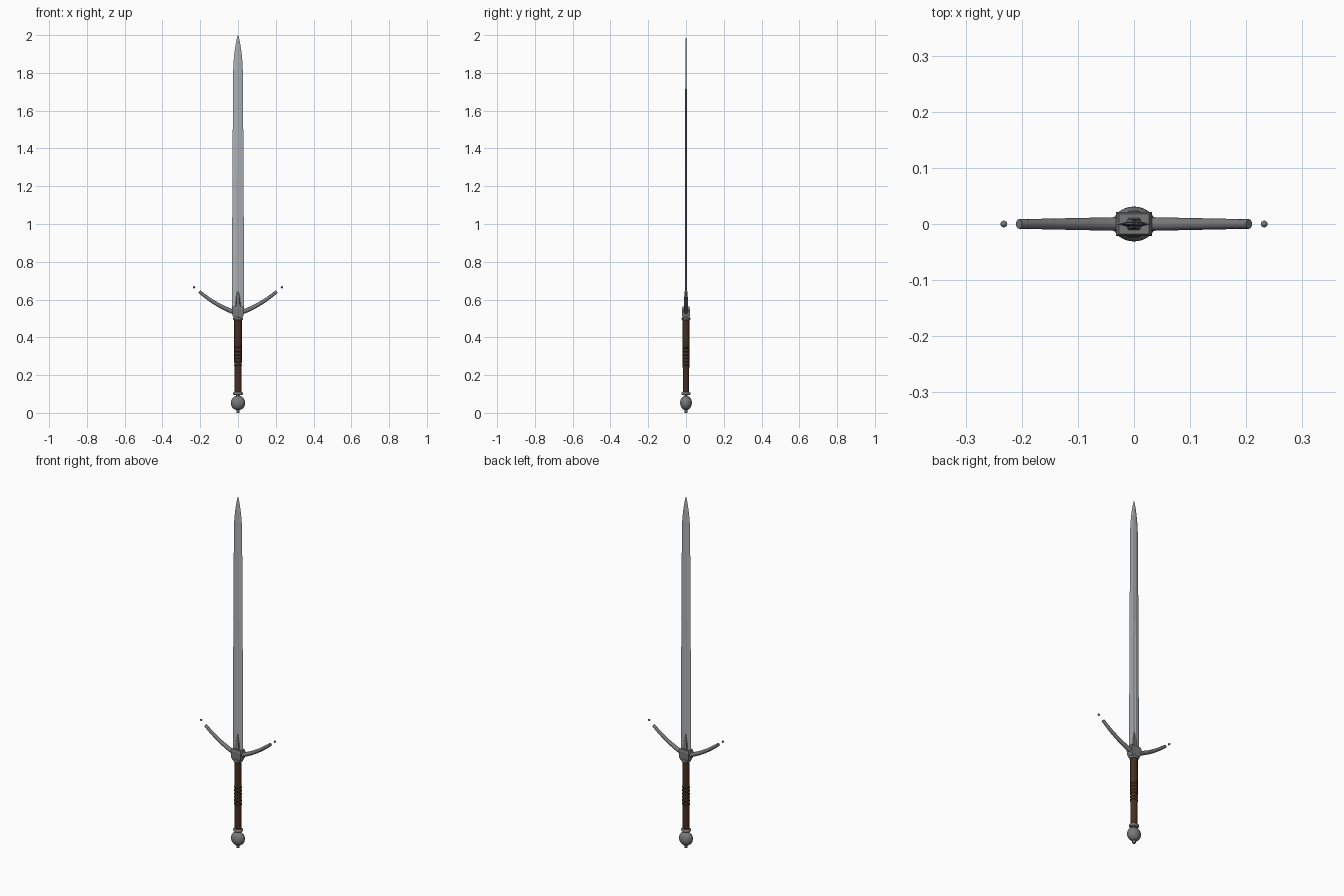
import bpy, bmesh, math

if "Cube" in bpy.data.objects:
    bpy.data.objects.remove(bpy.data.objects["Cube"])

def material(name, r, g, b):
    m = bpy.data.materials.new(name)
    m.diffuse_color = (r, g, b, 1)
    m.use_nodes = True
    m.node_tree.nodes["Principled BSDF"].inputs["Base Color"].default_value = m.diffuse_color
    return m

STEEL = material("blade steel", 0.42, 0.44, 0.46)
IRON = material("dark iron", 0.19, 0.19, 0.19)
LEATHER = material("brown leather", 0.06, 0.028, 0.015)

def loft(name, rings, mat, smooth=True):
    """Skin a list of equal-length closed sections and cap both ends."""
    bm = bmesh.new()
    rows = [[bm.verts.new(p) for p in ring] for ring in rings]
    n = len(rows[0])
    for a, b in zip(rows, rows[1:]):
        for i in range(n):
            j = (i + 1) % n
            bm.faces.new((a[i], a[j], b[j], b[i]))
    bm.faces.new(rows[0][::-1])
    bm.faces.new(rows[-1])
    bmesh.ops.recalc_face_normals(bm, faces=bm.faces)
    me = bpy.data.meshes.new(name)
    bm.to_mesh(me)
    bm.free()
    ob = bpy.data.objects.new(name, me)
    bpy.context.collection.objects.link(ob)
    me.materials.append(mat)
    if smooth:
        bpy.ops.object.select_all(action='DESELECT')
        ob.select_set(True)
        bpy.context.view_layer.objects.active = ob
        bpy.ops.object.shade_smooth_by_angle(angle=math.radians(35))
    return ob

def turned(name, profile, mat, n=32):
    """Oval turned part from (x radius, y radius, z) steps."""
    angles = [2 * math.pi * i / n for i in range(n)]
    return loft(name, [[(rx * math.cos(a), ry * math.sin(a), z) for a in angles]
                       for rx, ry, z in profile], mat)

def bead(rx, ry, z, h, steps=6):
    """Profile of a rounded ring, bulging by h / 2."""
    return [(rx + h / 2 * math.sin(math.pi * i / steps), ry + h / 2 * math.sin(math.pi * i / steps),
             z - h / 2 * math.cos(math.pi * i / steps)) for i in range(steps + 1)]

# Blade: flat-ground section with a fuller that fades out at z = 1.3
def blade_section(z, w, t, fuller):
    f, d = min(0.009, w * 0.4), t * (1 - fuller)
    front = [(-w, 0), (-f, -t), (0, -d), (f, -t)]
    return [(x, y, z) for x, y in front + [(-x, -y) for x, y in front]]

blade = [(0.54, 0.033, 0.0055, 0.5), (1.22, 0.0295, 0.005, 0.5), (1.30, 0.029, 0.0048, 0),
         (1.80, 0.026, 0.0038, 0), (1.86, 0.0235, 0.0035, 0), (1.91, 0.0185, 0.003, 0),
         (1.95, 0.0125, 0.0024, 0), (1.98, 0.0065, 0.0017, 0), (2.0, 0.0008, 0.0004, 0)]
loft("blade", [blade_section(*s) for s in blade], STEEL, smooth=False)

# Pointed plate at the foot of the blade
plate = [(0.54, 0.017, 0.011), (0.61, 0.014, 0.009), (0.63, 0.009, 0.008), (0.647, 0.001, 0.006)]
loft("blade_foot_plate", [[(-w, 0, z), (-w * .6, -t, z), (w * .6, -t, z),
                          (w, 0, z), (w * .6, t, z), (-w * .6, t, z)] for z, w, t in plate],
     IRON, smooth=False)

# Guard block
block = [(0.498, 0.021, 0.017), (0.515, 0.029, 0.02), (0.55, 0.032, 0.021), (0.562, 0.027, 0.018)]
loft("guard_block", [[(-w, -d, z), (w, -d, z), (w, d, z), (-w, d, z)] for z, w, d in block],
     IRON, smooth=False)

# Curved guard arms with a flared end and a small separate ball
def arm_z(x):
    return 0.527 + 0.29 * x + 1.33 * x * x

for side, label in ((-1, "left"), (1, "right")):
    rings = []
    for i in range(13):
        x = 0.015 + 0.19 * i / 12
        r = 0.0125 - 0.004 * i / 12
        slope = math.atan(0.29 + 2.66 * x)
        ring = []
        for k in range(12):
            a = 2 * math.pi * k / 12
            u, v = r * math.cos(a), r * math.sin(a)
            ring.append((side * (x - u * math.sin(slope)), v, arm_z(x) + u * math.cos(slope)))
        rings.append(ring)
    loft("guard_arm_" + label, rings, IRON)
    bpy.ops.mesh.primitive_uv_sphere_add(segments=16, ring_count=10, radius=0.006,
                                         location=(side * 0.232, 0, 0.665))
    ball = bpy.context.object
    ball.name = "guard_ball_" + label
    ball.data.materials.append(IRON)
    bpy.ops.object.shade_smooth_by_angle()

# Grip with raised wrap rings and end collars
turned("grip", [(0.019, 0.0165, 0.1), (0.02, 0.0175, 0.3), (0.02, 0.0175, 0.5)], LEATHER)
for i in range(6):
    turned("grip_ring_%d" % (i + 1), bead(0.0195, 0.0165, 0.25 + 0.019 * i, 0.006), LEATHER)
turned("upper_collar", bead(0.019, 0.0165, 0.498, 0.014), IRON)
turned("lower_collar", bead(0.019, 0.0165, 0.102, 0.016), IRON)

# Pommel with neck and peened nub
pommel = [(0.038 * math.cos(a), 0.031 * math.cos(a), 0.053 + 0.039 * math.sin(a))
          for a in [math.radians(-75 + 150 * i / 16) for i in range(17)]]
turned("pommel", pommel + [(0.014, 0.012, 0.1)], IRON)
turned("pommel_nub", [(0.007, 0.007, 0), (0.009, 0.009, 0.003), (0.009, 0.009, 0.02)], IRON, 16)
